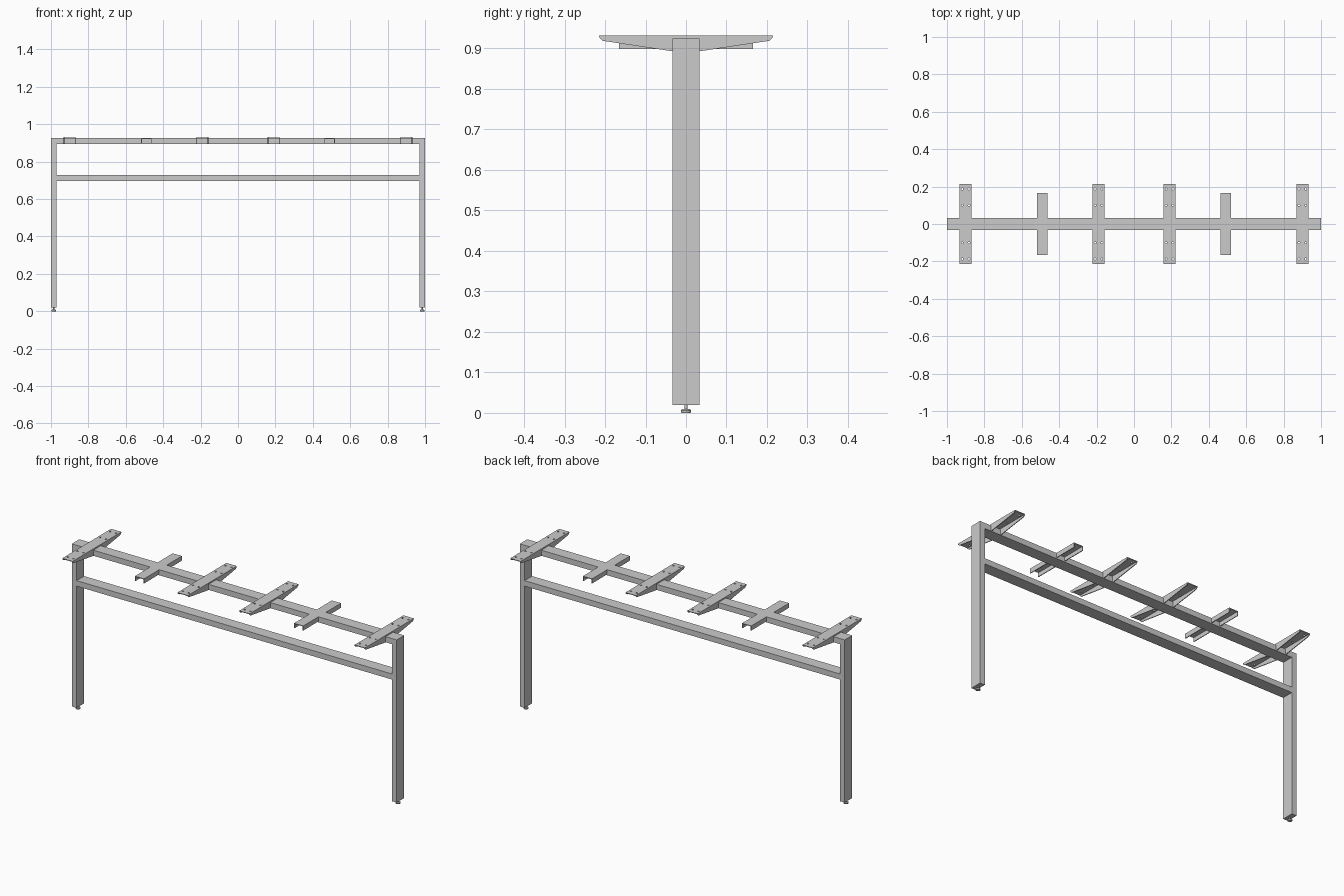
import bpy, bmesh

if "Cube" in bpy.data.objects:
    bpy.data.objects.remove(bpy.data.objects["Cube"])

HALF_D = 0.033      # half depth of legs and beams
TOP = 0.925         # top of legs and upper beam
SHEET = 0.004       # bracket sheet thickness


def finish(name, bm):
    bmesh.ops.recalc_face_normals(bm, faces=bm.faces)
    mesh = bpy.data.meshes.new(name)
    bm.to_mesh(mesh)
    bm.free()
    ob = bpy.data.objects.new(name, mesh)
    bpy.context.collection.objects.link(ob)
    return ob


def prism(name, outline, axis, lo, hi):
    """Extrude a 2D outline along 'x' (outline is y,z) or 'y' (outline is x,z)."""
    bm = bmesh.new()
    if axis == 'x':
        verts = [bm.verts.new((lo, a, b)) for a, b in outline]
        step = (hi - lo, 0, 0)
    else:
        verts = [bm.verts.new((a, lo, b)) for a, b in outline]
        step = (0, hi - lo, 0)
    face = bm.faces.new(verts)
    ext = bmesh.ops.extrude_face_region(bm, geom=[face], use_keep_orig=True)
    moved = [g for g in ext["geom"] if isinstance(g, bmesh.types.BMVert)]
    bmesh.ops.translate(bm, verts=moved, vec=step)
    return finish(name, bm)


def box(name, x, y, z):
    return prism(name, [(y[0], z[0]), (y[1], z[0]), (y[1], z[1]), (y[0], z[1])], 'x', *x)


def lathe(name, profile, x, sides=20):
    """Turn an (r, z) profile that starts and ends on the axis."""
    bm = bmesh.new()
    verts = [bm.verts.new((r, 0, z)) for r, z in profile]
    edges = [bm.edges.new(p) for p in zip(verts, verts[1:])]
    bmesh.ops.spin(bm, geom=verts + edges, cent=(0, 0, 0), axis=(0, 0, 1),
                   angle=6.283185307, steps=sides, use_merge=True)
    bmesh.ops.remove_doubles(bm, verts=bm.verts, dist=1e-5)
    ob = finish(name, bm)
    ob.location.x = x
    return ob


def cut(ob, cutter):
    mod = ob.modifiers.new("cut", 'BOOLEAN')
    mod.operation, mod.solver, mod.object = 'DIFFERENCE', 'EXACT', cutter
    bpy.context.view_layer.objects.active = ob
    bpy.ops.object.modifier_apply(modifier=mod.name)
    bpy.data.objects.remove(cutter)


def place_copies(ob, xs):
    ob.location.x = xs[0]
    for x in xs[1:]:
        dup = ob.copy()
        dup.location.x = x
        bpy.context.collection.objects.link(dup)


# legs and levelling feet
foot_profile = [(0, 0), (0.0115, 0), (0.0125, 0.002), (0.0125, 0.006), (0.0095, 0.009),
                (0.004, 0.009), (0.004, 0.021), (0, 0.021)]
for side, s in (("left", -1), ("right", 1)):
    box(side + "_leg", sorted((s * 0.97, s * 1.0)), (-HALF_D, HALF_D), (0.02, TOP))
    foot = lathe(side + "_foot", foot_profile, s * 0.985)
    bpy.ops.object.select_all(action='DESELECT')
    foot.select_set(True)
    bpy.context.view_layer.objects.active = foot
    bpy.ops.object.shade_smooth_by_angle()

# beams between the legs
box("upper_beam", (-0.97, 0.97), (-HALF_D, HALF_D), (0.894, TOP))
box("lower_beam", (-0.97, 0.97), (-HALF_D, HALF_D), (0.697, 0.728))

# tapered top brackets: folded channel saddled over the upper beam
W, CROWN = 0.032, 0.932
half = [(0.215, CROWN), (0.213, 0.926), (0.206, 0.919), (HALF_D, 0.893), (HALF_D, TOP)]
outline = half + [(-y, z) for y, z in reversed(half)]
bracket = prism("top_bracket", outline, 'x', -W, W)
cut(bracket, box("hollow", (SHEET - W, W - SHEET), (-0.3, 0.3), (0.85, CROWN - SHEET)))

# screw holes
for x in (-0.018, 0.018):
    for y in (-0.187, -0.1, 0.1, 0.187):
        bm = bmesh.new()
        bmesh.ops.create_cone(bm, cap_ends=True, segments=12, radius1=0.005,
                              radius2=0.005, depth=0.03)
        bmesh.ops.translate(bm, verts=bm.verts, vec=(x, y, CROWN))
        cut(bracket, finish("hole", bm))
place_copies(bracket, (-0.9, -0.19, 0.19, 0.9))

# short channel arms welded to both sides of the upper beam
w, low = 0.028, 0.899
channel = [(-w, low), (-w, TOP), (w, TOP), (w, low), (w - SHEET, low),
           (w - SHEET, TOP - SHEET), (SHEET - w, TOP - SHEET), (SHEET - w, low)]
for side, s in (("front", -1), ("back", 1)):
    arm = prism(side + "_channel_arm", channel, 'y', s * HALF_D, s * 0.166)
    place_copies(arm, (-0.49, 0.49))
